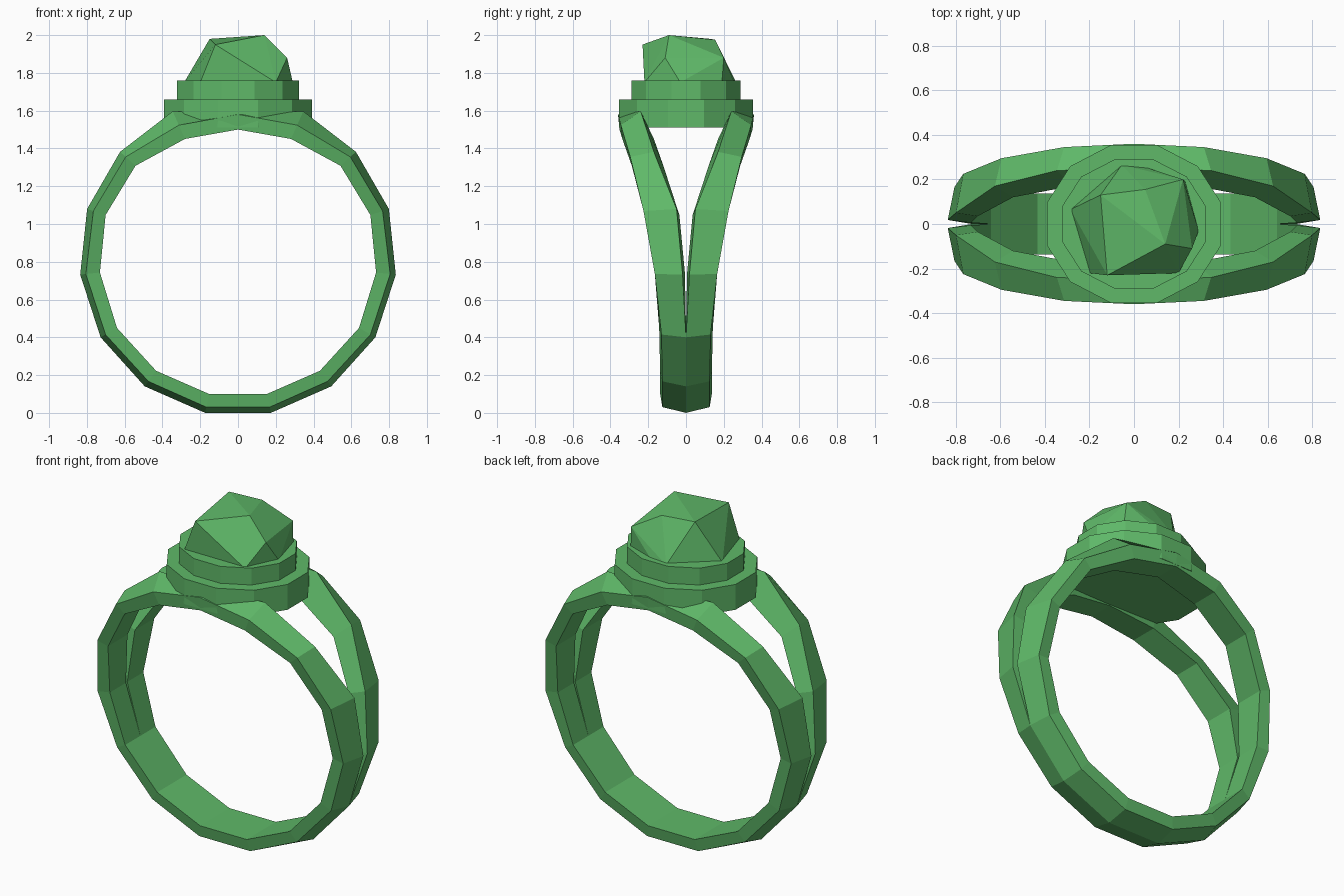
import bpy, bmesh
from math import sin, cos, pi

if "Cube" in bpy.data.objects:
    bpy.data.objects.remove(bpy.data.objects["Cube"])

green = bpy.data.materials.new("green")
green.diffuse_color = (0.115, 0.485, 0.14, 1)
green.use_nodes = True
green.node_tree.nodes["Principled BSDF"].inputs["Base Color"].default_value = green.diffuse_color


def finish(bm, name):
    bmesh.ops.recalc_face_normals(bm, faces=bm.faces)
    mesh = bpy.data.meshes.new(name)
    bm.to_mesh(mesh)
    bm.free()
    ob = bpy.data.objects.new(name, mesh)
    ob.data.materials.append(green)
    bpy.context.collection.objects.link(ob)
    return ob


# Split band: stations from the top (0) to the bottom (7), mirrored left/right
SEGMENTS, CENTRE_Z = 15, 0.82
side_y = [0.36, 0.345, 0.295, 0.225, 0.165, 0.13, 0.125, 0.125]
gap_out = [0.25, 0.24, 0.17, 0.05, 0.018, 0, 0, 0]
gap_in = [0.20, 0.17, 0.12, 0.035, 0.006, 0, 0, 0]
r_in = [0.68, 0.69, 0.73, 0.737, 0.735, 0.74, 0.738, 0.736]
r_side = [0.76, 0.77, 0.80, 0.805, 0.81, 0.81, 0.807, 0.807]
r_ridge = [0.77, 0.85, 0.84, 0.84, 0.84, 0.84, 0.84, 0.838]

bm = bmesh.new()
rings = []
for i in range(SEGMENTS):
    k, a = min(i, SEGMENTS - i), 2 * pi * i / SEGMENTS
    section = [(r_in[k], side_y[k] + (0.012 if k > 4 else -0.008)),
               (r_side[k], side_y[k]),
               (r_ridge[k], gap_out[k]), (r_in[k], gap_in[k])]
    rings.append([bm.verts.new((r * sin(a), y, CENTRE_Z + r * cos(a)))
                  for r, y in section])
for i in range(SEGMENTS):
    p, q = rings[i], rings[(i + 1) % SEGMENTS]
    for j in range(4):
        n = (j + 1) % 4
        bm.faces.new((p[j], p[n], q[n], q[j]))
# Orient the closed half, then open it where the two branches join
bmesh.ops.recalc_face_normals(bm, faces=bm.faces)
seam = [f for f in bm.faces if all(abs(v.co.y) < 1e-4 for v in f.verts)]
bmesh.ops.delete(bm, geom=seam, context='FACES')
band = finish(bm, "split_band")
mirror = band.modifiers.new("mirror", 'MIRROR')
mirror.use_axis = (False, True, False)
mirror.merge_threshold = 0.0005


# Stepped twelve-sided setting
def disc(name, rx, ry, z0, z1):
    bm = bmesh.new()
    loops = [[bm.verts.new((rx * cos(pi / 12 + pi * i / 6),
                            ry * sin(pi / 12 + pi * i / 6), z))
              for i in range(12)] for z in (z0, z1)]
    for i in range(12):
        n = (i + 1) % 12
        bm.faces.new((loops[0][i], loops[0][n], loops[1][n], loops[1][i]))
    for loop in loops:
        bm.faces.new(loop)
    return finish(bm, name)


disc("lower_setting", 0.405, 0.366, 1.51, 1.66)
disc("upper_setting", 0.335, 0.30, 1.65, 1.76)

# Rough faceted stone
stone = [(0.14, -0.09, 2.0), (-0.15, 0.13, 1.98), (-0.12, -0.23, 1.95),
         (0.05, 0.155, 1.975), (0.22, 0.20, 1.88), (0.26, -0.11, 1.88),
         (-0.055, 0.265, 1.75), (0.05, 0.255, 1.75), (0.23, 0.19, 1.75),
         (0.29, -0.03, 1.75), (0.20, -0.22, 1.75), (-0.20, -0.22, 1.75),
         (-0.285, 0.065, 1.75)]
bm = bmesh.new()
for p in stone:
    bm.verts.new(p)
bmesh.ops.convex_hull(bm, input=bm.verts)
finish(bm, "stone")
